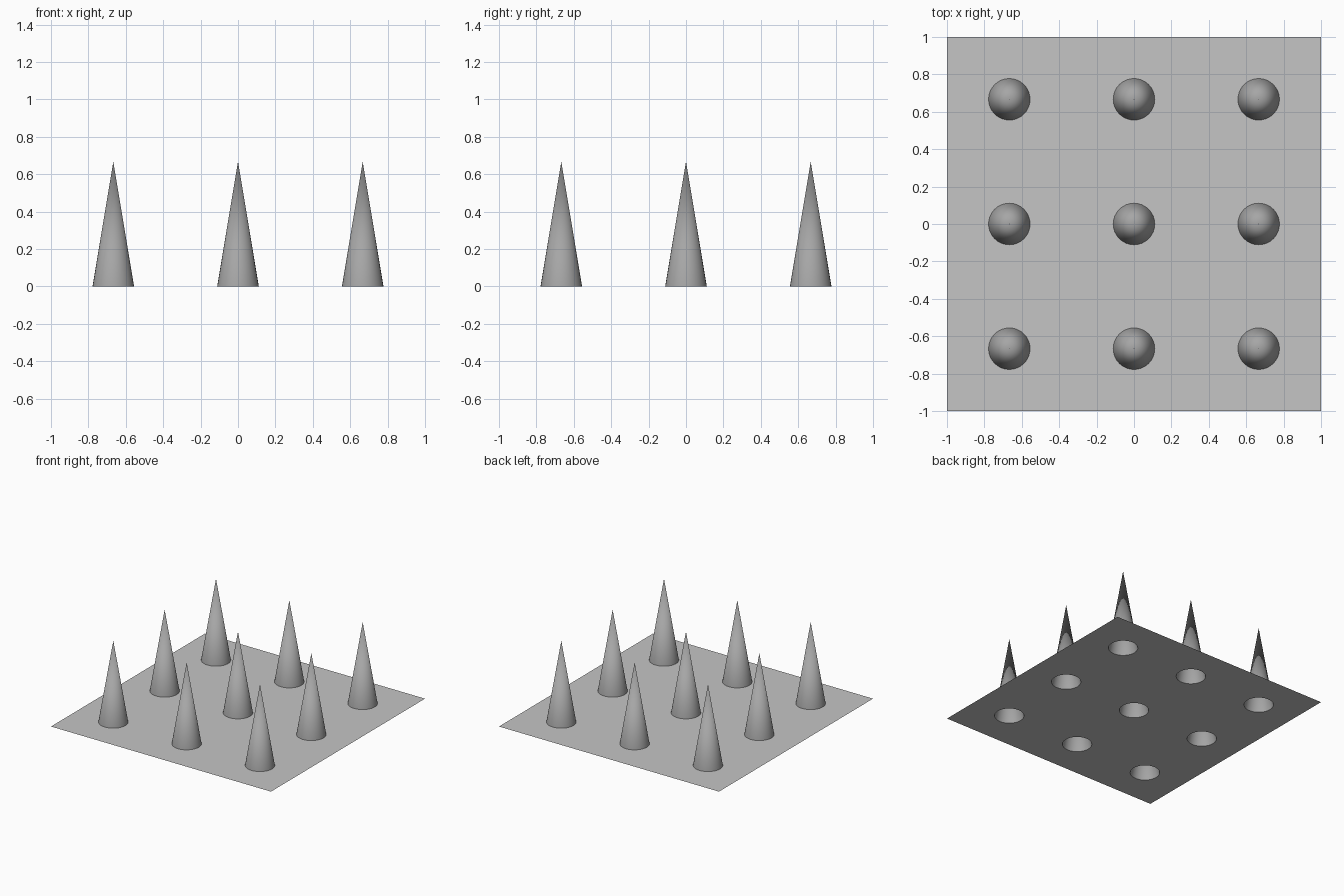
import bpy, bmesh, math

if "Cube" in bpy.data.objects:
    bpy.data.objects.remove(bpy.data.objects["Cube"])

R = 1 / 9        # spike base radius
H = 6 / 9        # spike height
CELL = 6 / 9     # spacing between spikes
SEG = 32
CENTRES = [(i * CELL, j * CELL) for i in (-1, 0, 1) for j in (-1, 0, 1)]


def material(name, value):
    m = bpy.data.materials.new(name)
    m.diffuse_color = (value, value, value, 1)
    m.use_nodes = True
    m.node_tree.nodes["Principled BSDF"].inputs["Base Color"].default_value = m.diffuse_color
    return m


def add_object(name, bm, mat, smooth):
    me = bpy.data.meshes.new(name)
    for f in bm.faces:
        f.smooth = smooth
    bm.to_mesh(me)
    bm.free()
    me.materials.append(mat)
    ob = bpy.data.objects.new(name, me)
    bpy.context.collection.objects.link(ob)
    return ob


light_grey = material("light_grey", 0.56)
mid_grey = material("mid_grey", 0.38)

# base sheet: one square cell with a round hole around each spike
bm = bmesh.new()
for cx, cy in CENTRES:
    inner, outer = [], []
    for k in range(SEG):
        a = 2 * math.pi * k / SEG
        c, s = math.cos(a), math.sin(a)
        d = CELL / 2 / max(abs(c), abs(s))
        inner.append(bm.verts.new((cx + R * c, cy + R * s, 0)))
        outer.append(bm.verts.new((cx + d * c, cy + d * s, 0)))
    for k in range(SEG):
        n = (k + 1) % SEG
        bm.faces.new((inner[k], outer[k], outer[n], inner[n]))
bmesh.ops.remove_doubles(bm, verts=bm.verts, dist=1e-5)
add_object("base_sheet", bm, light_grey, False)

# spikes: hollow cones, open underneath, smooth up to a shared tip
for n, (cx, cy) in enumerate(CENTRES):
    bm = bmesh.new()
    tip = bm.verts.new((0, 0, H))
    ring = [bm.verts.new((R * math.cos(2 * math.pi * k / SEG),
                          R * math.sin(2 * math.pi * k / SEG), 0))
            for k in range(SEG)]
    for k in range(SEG):
        bm.faces.new((ring[k], ring[(k + 1) % SEG], tip))
    spike = add_object(f"spike_{n + 1}", bm, mid_grey, True)
    spike.location = (cx, cy, 0)
